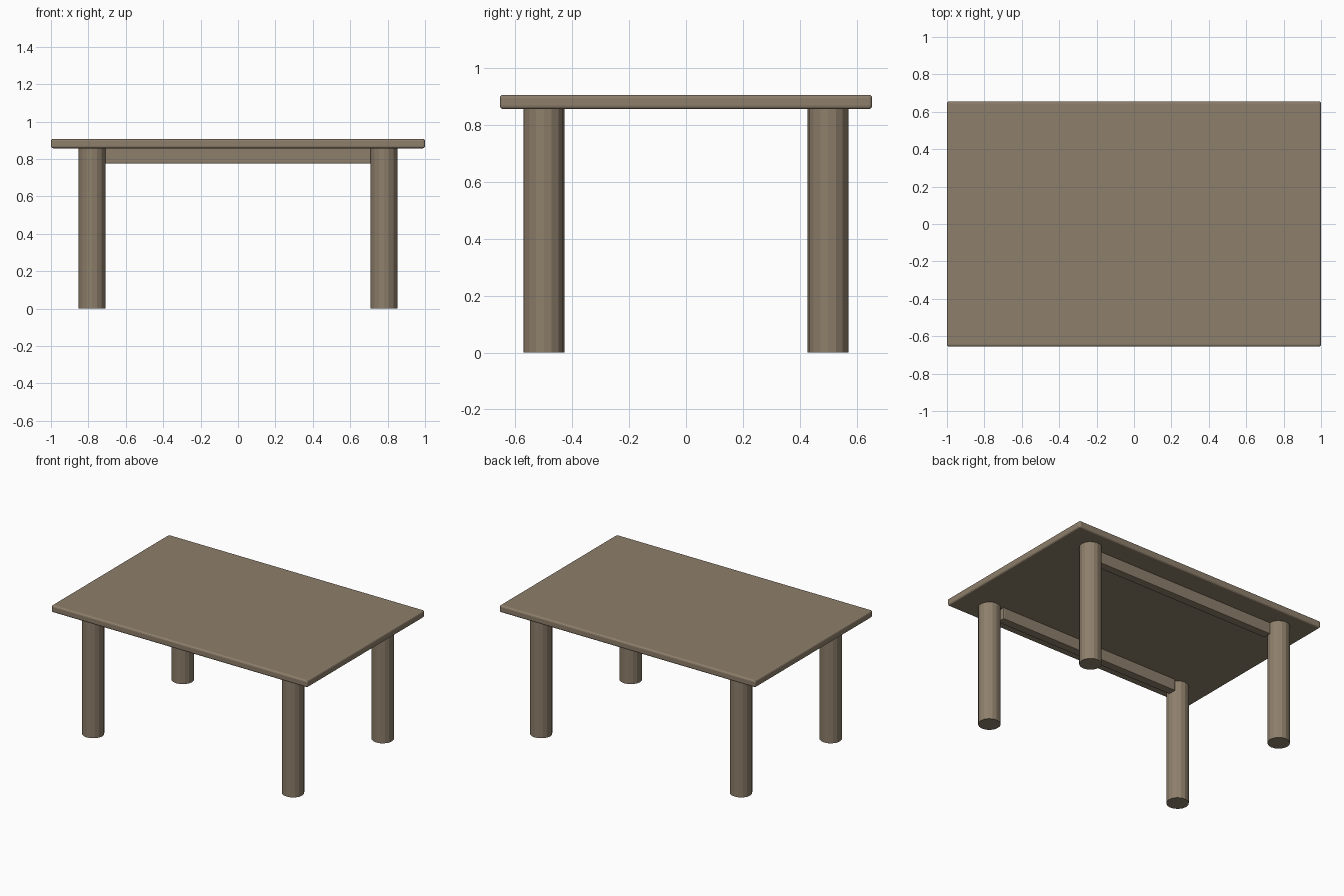
import bpy

if "Cube" in bpy.data.objects:
    bpy.data.objects.remove(bpy.data.objects["Cube"])

wood = bpy.data.materials.new("taupe wood")
wood.diffuse_color = (0.27, 0.212, 0.147, 1)
wood.use_nodes = True
wood.node_tree.nodes["Principled BSDF"].inputs["Base Color"].default_value = wood.diffuse_color


def finish(name, bevel=0.0, segments=2):
    ob = bpy.context.object
    ob.name = name
    ob.data.materials.append(wood)
    if bevel:
        mod = ob.modifiers.new("rounded edges", 'BEVEL')
        mod.width = bevel
        mod.segments = segments
        mod.limit_method = 'ANGLE'
    return ob


def box(name, lo, hi, bevel, segments=2):
    centre = [(a + b) / 2 for a, b in zip(lo, hi)]
    bpy.ops.mesh.primitive_cube_add(size=1, location=centre)
    ob = bpy.context.object
    ob.scale = [b - a for a, b in zip(lo, hi)]
    bpy.ops.object.transform_apply(location=False, rotation=False, scale=True)
    return finish(name, bevel, segments)


# Table top with softened edges
box("table_top", (-1, -0.655, 0.857), (1, 0.655, 0.907), 0.012, 3)

for sy, side in ((-1, "front"), (1, "back")):
    # Round legs
    for sx, end in ((-1, "left"), (1, "right")):
        bpy.ops.mesh.primitive_cylinder_add(
            vertices=16, radius=0.072, depth=0.858,
            location=(sx * 0.781, sy * 0.5, 0.429))
        finish(f"{side}_{end}_leg")
    # Long rail under the top, set towards the inside of the legs
    y0, y1 = sorted((sy * 0.44, sy * 0.50))
    box(f"{side}_rail", (-0.712, y0, 0.775), (0.712, y1, 0.858), 0.005)
